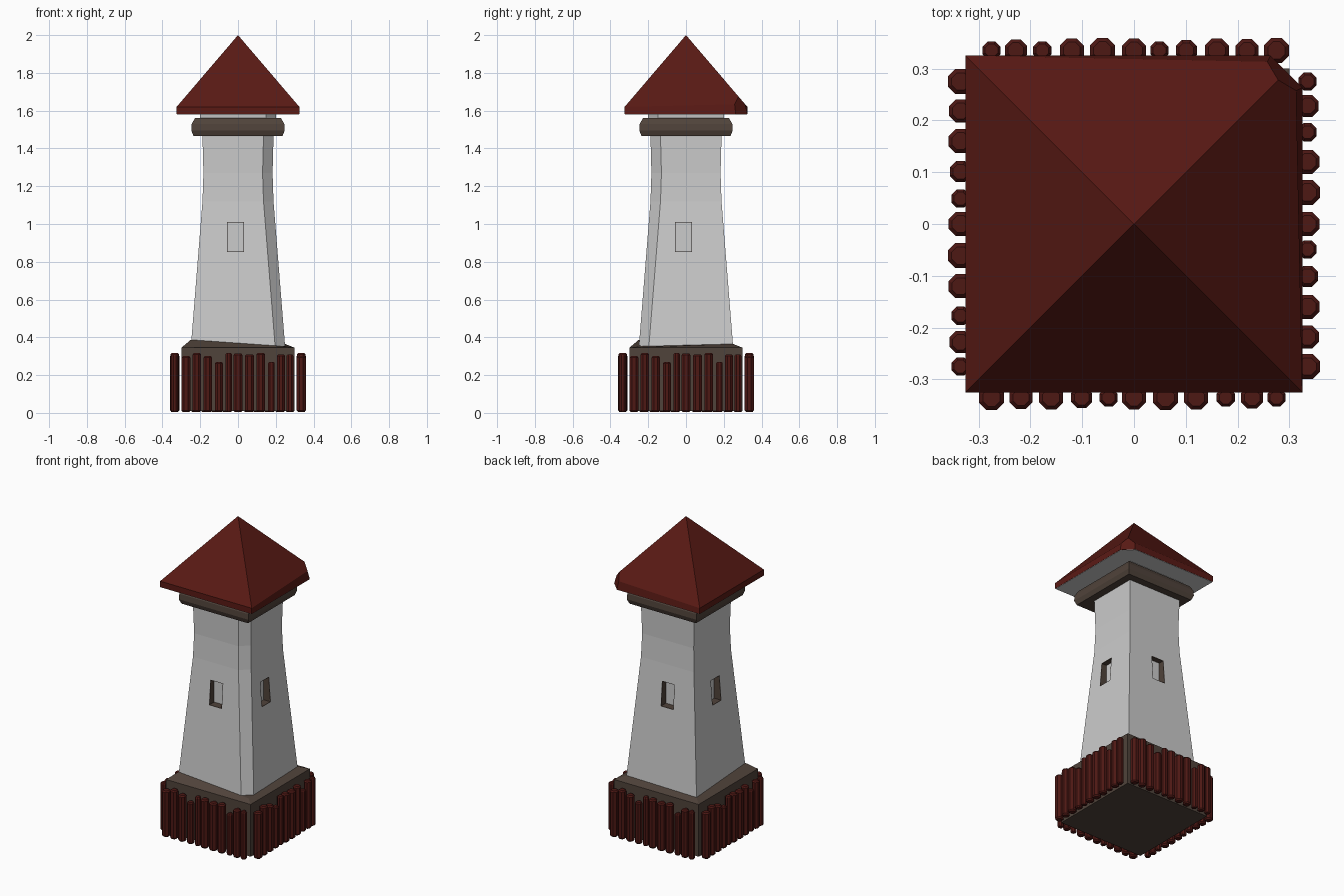
import bpy, bmesh, math
from mathutils import Vector, Matrix

if "Cube" in bpy.data.objects:
    bpy.data.objects.remove(bpy.data.objects["Cube"])


def material(name, col):
    m = bpy.data.materials.new(name)
    m.diffuse_color = (*col, 1)
    m.use_nodes = True
    m.node_tree.nodes["Principled BSDF"].inputs["Base Color"].default_value = m.diffuse_color
    return m


RED = material("dark_red", (0.10, 0.010, 0.007))
POST = material("post_red", (0.075, 0.009, 0.007))
BROWN = material("brown", (0.08, 0.056, 0.043))


def finish(bm, name, mat=None):
    bmesh.ops.recalc_face_normals(bm, faces=bm.faces[:])
    me = bpy.data.meshes.new(name)
    bm.to_mesh(me)
    bm.free()
    if mat:
        me.materials.append(mat)
    ob = bpy.data.objects.new(name, me)
    bpy.context.collection.objects.link(ob)
    return ob


def loft(bm, rings, caps=True):
    vs = [[bm.verts.new(p) for p in r] for r in rings]
    n = len(vs[0])
    for a, b in zip(vs, vs[1:]):
        for i in range(n):
            j = (i + 1) % n
            bm.faces.new((a[i], a[j], b[j], b[i]))
    if caps:
        bm.faces.new(vs[0][::-1])
        bm.faces.new(vs[-1])


def square(h, z):
    return [(-h, -h, z), (h, -h, z), (h, h, z), (-h, h, z)]


# stone base with an uneven sloped shoulder
bm = bmesh.new()
top = [(x, y, z) for (x, y, _), z in zip(square(0.25, 0), (0.387, 0.352, 0.365, 0.357))]
loft(bm, [square(0.30, 0.01), square(0.30, 0.345), top])
finish(bm, "base", BROWN)

# palisade: the same row of eleven posts on each side
ts = (-0.275, -0.228, -0.177, -0.120, -0.061, 0.0, 0.049, 0.101, 0.160, 0.218, 0.275)
rs = (0.019, 0.023, 0.019, 0.025, 0.026, 0.025, 0.019, 0.022, 0.025, 0.024, 0.026)
hs = (0.31, 0.31, 0.27, 0.317, 0.31, 0.315, 0.317, 0.27, 0.30, 0.317, 0.30)
bm = bmesh.new()
for side in range(4):
    rot = Matrix.Rotation(-side * math.pi / 2, 3, 'Z')
    for t, r, h in zip(ts, rs, hs):
        rings = []
        for k, z in ((0.7, 0.004), (1, 0.012), (1, h - 0.008), (0.7, h)):
            rings.append([rot @ Vector((t + k * r * math.cos(a), 0.335 + k * r * math.sin(a), z))
                          for a in (math.tau * (i + 0.5) / 8 for i in range(8))])
        loft(bm, rings)
finish(bm, "palisade_posts", POST)

# tapered tower wall with one chamfered corner
C = 0.053
bm = bmesh.new()
rings = []
for z, h in ((0.32, 0.252), (1.12, 0.188), (1.27, 0.183), (1.46, 0.188), (1.583, 0.203)):
    rings.append([(-h, -h, z), (h - C, -h, z), (h, -h + C, z), (h, h, z), (-h, h, z)])
loft(bm, rings)
wall = finish(bm, "tower_wall")

# window recesses on four sides
U0, U1, Z0, Z1, DEPTH = -0.058, 0.032, 0.852, 1.01, 0.16
sides = (lambda u, d, z: (u, -d, z), lambda u, d, z: (u, d, z),
         lambda u, d, z: (d, u, z), lambda u, d, z: (-d, u, z))


def wall_at(z):
    return 0.252 - 0.064 * (z - 0.32) / 0.80


def window_ring(place, inset, depth):
    e = inset
    return [place(u, depth(z), z) for u, z in
            ((U0 + e, Z0 + e), (U1 - e, Z0 + e), (U1 - e, Z1 - e), (U0 + e, Z1 - e))]


cut, reveal = bmesh.new(), bmesh.new()
for p in sides:
    loft(cut, [window_ring(p, 0, lambda z: DEPTH), window_ring(p, 0, lambda z: 0.3)])
cutter = finish(cut, "window_cutter")
cutter.hide_render = True
mod = wall.modifiers.new("windows", 'BOOLEAN')
mod.operation = 'DIFFERENCE'
mod.solver = 'EXACT'
mod.object = cutter
bpy.context.view_layer.objects.active = wall
bpy.ops.object.modifier_apply(modifier=mod.name)
bpy.data.objects.remove(cutter)

# brown reveals lining the recesses (facing into the opening)
for p in sides:
    loft(reveal, [window_ring(p, 0, wall_at), window_ring(p, 0, lambda z: DEPTH + 0.001),
                  window_ring(p, 0.002, lambda z: DEPTH + 0.001), window_ring(p, 0.002, wall_at),
                  window_ring(p, 0, wall_at)], caps=False)
bmesh.ops.remove_doubles(reveal, verts=reveal.verts[:], dist=0.0001)
finish(reveal, "window_reveals", BROWN)

# bulging cornice
bm = bmesh.new()
loft(bm, [square(h, z) for z, h in
          ((1.466, 0.236), (1.495, 0.247), (1.53, 0.245), (1.56, 0.228))])
finish(bm, "cornice", BROWN)

# pyramid roof with a chipped corner
bm = bmesh.new()
low = [bm.verts.new(p) for p in square(0.325, 1.583)]
eave = square(0.325, 1.62)
eave[2] = (0.312, 0.312, 1.635)
eave = [bm.verts.new(p) for p in eave]
apex = bm.verts.new((0, 0, 2))
bm.faces.new(low[::-1])
for i in range(4):
    j = (i + 1) % 4
    bm.faces.new((low[i], low[j], eave[j], eave[i]))
    bm.faces.new((eave[i], eave[j], apex))
cut = bmesh.ops.bisect_plane(bm, geom=bm.verts[:] + bm.edges[:] + bm.faces[:],
                             plane_co=(0.278, 0.278, 1.675), plane_no=(1, 1, 0.35),
                             clear_outer=True)
edges = [e for e in cut['geom_cut'] if isinstance(e, bmesh.types.BMEdge)]
bmesh.ops.holes_fill(bm, edges=edges)
finish(bm, "roof", RED)

# grey soffit just under the roof
bm = bmesh.new()
s, c = 0.324, 0.261
loft(bm, [[(-s, -s, z), (s, -s, z), (s, c, z), (c, s, z), (-s, s, z)] for z in (1.581, 1.584)])
finish(bm, "roof_soffit")
